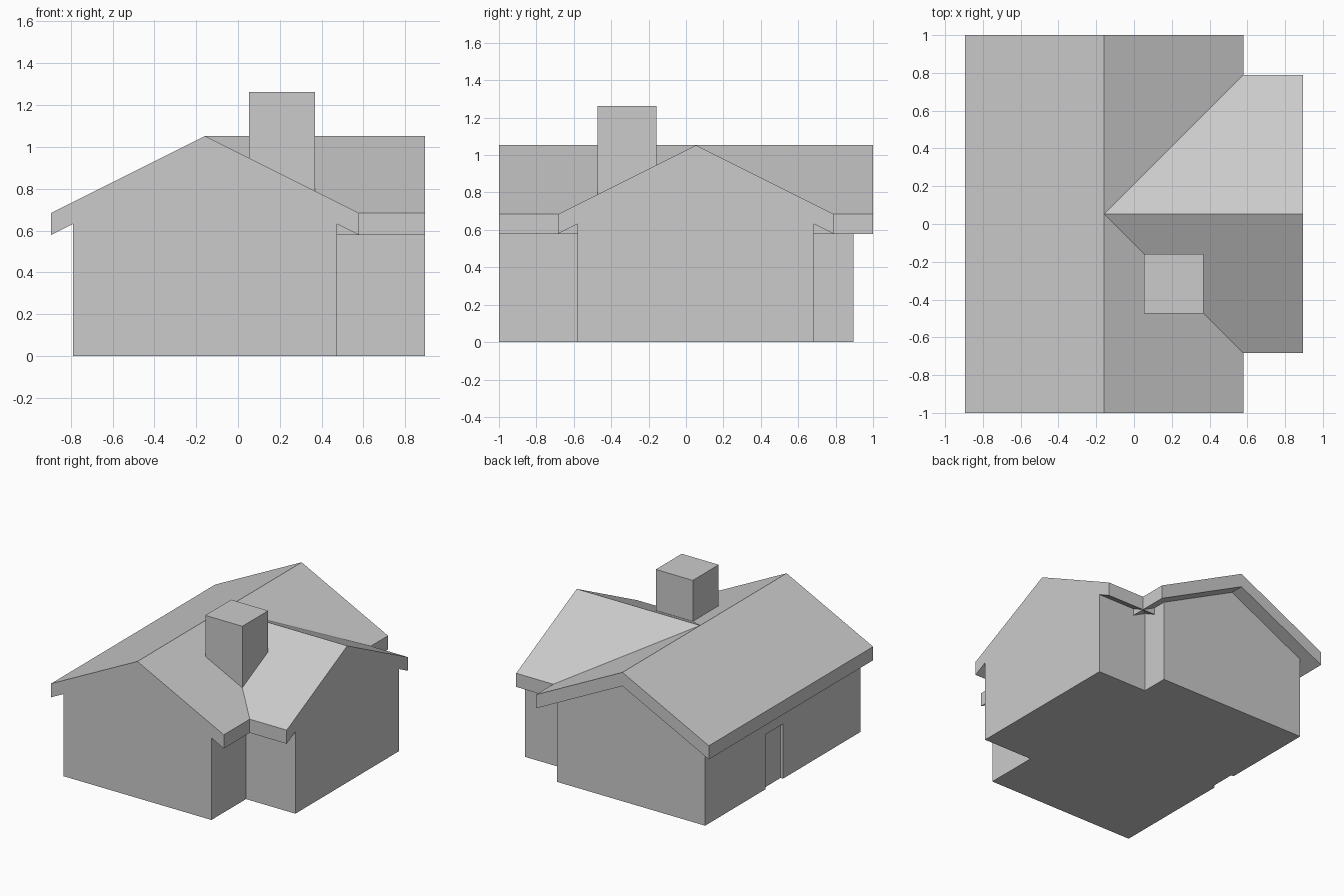
import bpy, bmesh
from mathutils import Vector

if "Cube" in bpy.data.objects:
    bpy.data.objects.remove(bpy.data.objects["Cube"])

U = 2 / 19  # design module: every dimension is a multiple of it


def prism(name, profile, to_xyz, start, end):
    """Extrude a closed 2D profile from start to end (in modules)."""
    bm = bmesh.new()
    face = bm.faces.new([bm.verts.new(Vector(to_xyz(a, start, z)) * U) for a, z in profile])
    offset = (Vector(to_xyz(0, end, 0)) - Vector(to_xyz(0, start, 0))) * U
    out = bmesh.ops.extrude_face_region(bm, geom=[face])["geom"]
    moved = [v for v in out if isinstance(v, bmesh.types.BMVert)]
    bmesh.ops.translate(bm, verts=moved, vec=offset)
    bmesh.ops.recalc_face_normals(bm, faces=bm.faces)
    mesh = bpy.data.meshes.new(name)
    bm.to_mesh(mesh)
    bm.free()
    ob = bpy.data.objects.new(name, mesh)
    bpy.context.collection.objects.link(ob)
    return ob


def combine(target, other, operation):
    """Boolean another part into the target and hide the helper."""
    mod = target.modifiers.new(other.name, 'BOOLEAN')
    mod.operation = operation
    mod.solver = 'EXACT'
    mod.object = other
    other.hide_render = True
    other.hide_viewport = True


def rect(a0, a1, z0, z1):
    return [(a0, z0), (a1, z0), (a1, z1), (a0, z1)]


def mirrored(ridge, half):
    """Complete a symmetric profile given its right half, bottom to top."""
    return [(ridge + a, z) for a, z in half] + [(ridge - a, z) for a, z in reversed(half) if a]


along_y = lambda a, d, z: (a, d, z)
along_x = lambda a, d, z: (d, a, z)

# Gable section: wall, soffit, eave and ridge; and the roof slab alone
gable = [(6, 0), (6, 6), (7, 5.5), (7, 6.5), (0, 10)]
slab = [(0, 9), (7, 5.5), (7, 6.5), (0, 10), (-7, 6.5), (-7, 5.5)]

# Main wing, cross wing, overhanging back roof edge
house = prism("house", mirrored(-1.5, gable), along_y, -9.5, 8.5)
wing = prism("cross_wing", mirrored(0.5, gable), along_x, -1.5, 8.5)
overhang = prism("back_roof_overhang", [(a - 1.5, z) for a, z in slab], along_y, 8.5, 9.5)
combine(house, wing, 'UNION')
combine(house, overhang, 'UNION')

# Shallow doorway in the left wall
doorway = prism("doorway_cutter", rect(-9, -7.3, -1, 4), along_y, -0.5, 1.5)
combine(house, doorway, 'DIFFERENCE')

# Chimney standing in the roof valley
prism("chimney", rect(0.5, 3.5, 7, 12), along_y, -4.5, -1.5)
